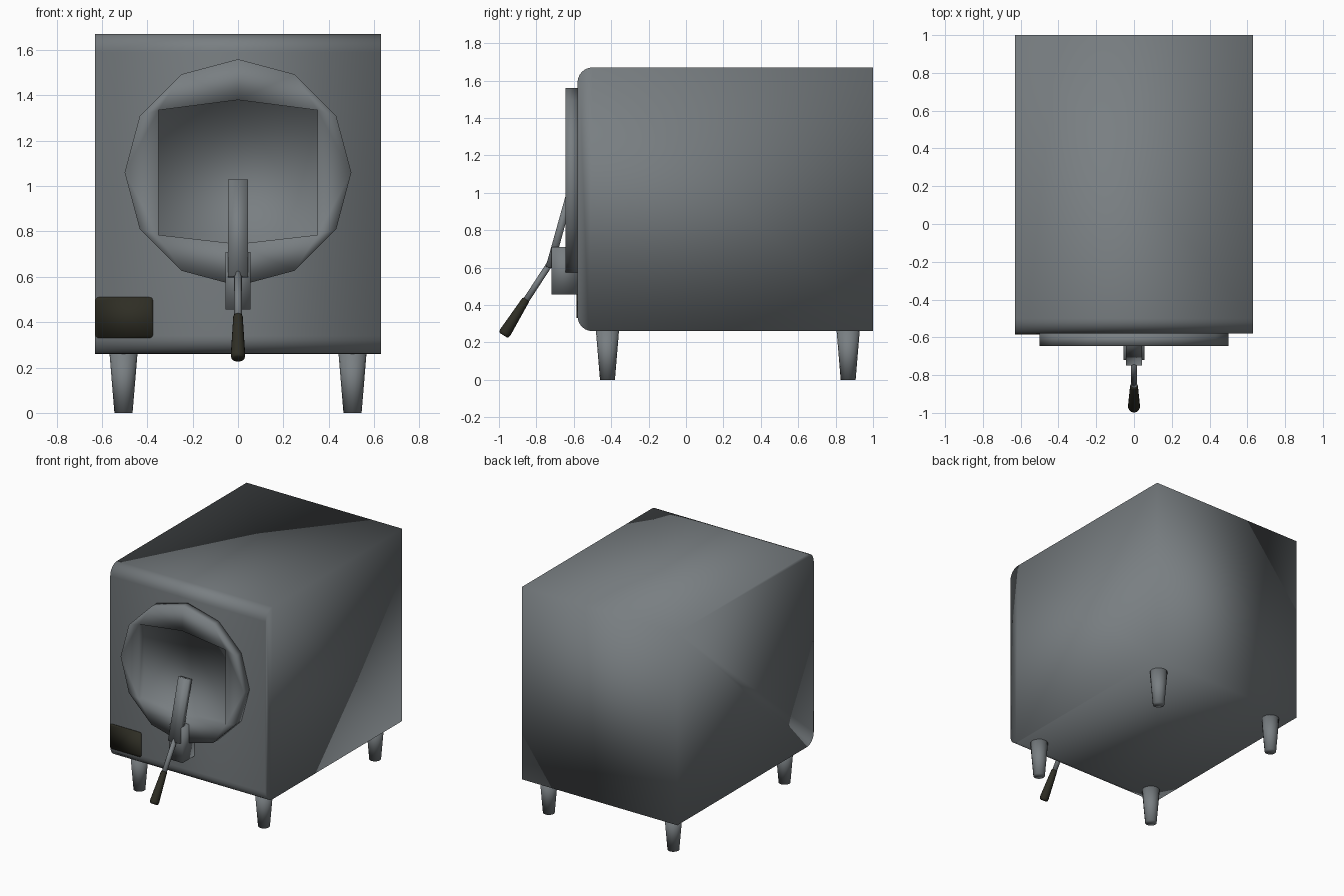
import bpy, bmesh, math
from mathutils import Vector

if "Cube" in bpy.data.objects:
    bpy.data.objects.remove(bpy.data.objects["Cube"])


def material(name, rgb):
    m = bpy.data.materials.new(name)
    m.diffuse_color = (*rgb, 1)
    m.use_nodes = True
    m.node_tree.nodes["Principled BSDF"].inputs["Base Color"].default_value = m.diffuse_color
    return m


STEEL = material("grey steel", (0.19, 0.21, 0.222))
DARK = material("dark olive", (0.028, 0.027, 0.018))


def finish(bm, name, mat):
    bmesh.ops.recalc_face_normals(bm, faces=bm.faces)
    me = bpy.data.meshes.new(name)
    bm.to_mesh(me)
    bm.free()
    me.materials.append(mat)
    for p in me.polygons:
        p.use_smooth = True
    ob = bpy.data.objects.new(name, me)
    bpy.context.collection.objects.link(ob)
    return ob


def prism(name, mat, outline, offset):
    """Closed solid from an outline swept along an offset."""
    bm = bmesh.new()
    a = [bm.verts.new(p) for p in outline]
    b = [bm.verts.new(Vector(p) + Vector(offset)) for p in outline]
    bm.faces.new(a)
    bm.faces.new(b[::-1])
    bridge(bm, a, b)
    return finish(bm, name, mat)


def bridge(bm, a, b):
    for i in range(len(a)):
        j = (i + 1) % len(a)
        bm.faces.new((a[i], a[j], b[j], b[i]))


def arc(cx, cy, r, start, end, n):
    return [(cx + r * math.cos(math.radians(start + (end - start) * i / n)),
             cy + r * math.sin(math.radians(start + (end - start) * i / n)))
            for i in range(n + 1)]


def tube(name, mat, p0, p1, rings, sides=16):
    """Round part along p0-p1; rings are (fraction, radius)."""
    p0, p1 = Vector(p0), Vector(p1)
    d = p1 - p0
    rot = d.to_track_quat('Z', 'Y')
    bm = bmesh.new()
    loops = []
    for t, r in rings:
        loops.append([bm.verts.new(p0 + d * t + rot @ Vector(
            (r * math.cos(math.tau * i / sides), r * math.sin(math.tau * i / sides), 0)))
            for i in range(sides)])
    for a, b in zip(loops, loops[1:]):
        bridge(bm, a, b)
    bm.faces.new(loops[0][::-1])
    bm.faces.new(loops[-1])
    return finish(bm, name, mat)


# Body: side profile with rounded front edges
profile = ([(1.0, 0.26), (1.0, 1.67)] + arc(-0.5, 1.59, 0.08, 90, 180, 6)
           + arc(-0.5, 0.34, 0.08, 180, 270, 6))
prism("body", STEEL, [(-0.63, y, z) for y, z in profile], (1.26, 0, 0))

# Door: twelve-sided disc with a six-sided recess
bm = bmesh.new()
FRONT, BACK, FLOOR = -0.645, -0.578, -0.59


def ring(points, y):
    return [bm.verts.new((x, y, z)) for x, z in points]


disc = arc(0, 1.06, 0.5, 0, 330, 11)
window = [(-0.35, 1.335), (0, 1.38), (0.35, 1.335), (0.35, 0.785), (0, 0.745), (-0.35, 0.785)]
outer, rear = ring(disc, FRONT), ring(disc, BACK)
rim, floor = ring(window, FRONT), ring(window, FLOOR)
bridge(bm, outer, rear)
bridge(bm, rim, floor)
bm.faces.new(floor)
bm.faces.new(rear)
edges = [bm.edges.get((l[i - 1], l[i])) for l in (outer, rim) for i in range(len(l))]
bmesh.ops.triangle_fill(bm, edges=edges, use_beauty=True, normal=(0, -1, 0))
finish(bm, "door", STEEL)

# Latch block below the door
prism("latch_block", STEEL,
      [(-0.055, y, z) for y, z in ((-0.72, 0.455), (-0.578, 0.455), (-0.578, 0.71), (-0.72, 0.71))],
      (0.11, 0, 0))

# Slanted latch bar, rod and grip
prism("latch_bar", STEEL,
      [(-0.043, y, z) for y, z in ((-0.75, 0.605), (-0.71, 0.595), (-0.594, 1.018), (-0.631, 1.03))],
      (0.086, 0, 0))
tube("handle_rod", STEEL, (0, -0.725, 0.625), (0, -0.865, 0.41), [(0, 0.017), (1, 0.017)], 12)
tube("handle_grip", DARK, (0, -0.855, 0.43), (0, -0.976, 0.238),
     [(0, 0.018), (0.03, 0.021), (0.92, 0.032), (0.98, 0.029), (1, 0.022)])

# Plate on the lower front corner
plate = []
for cx, cz, s in ((-0.39, 0.495, 0), (-0.615, 0.495, 90), (-0.615, 0.345, 180), (-0.39, 0.345, 270)):
    plate += arc(cx, cz, 0.015, s, s + 90, 3)
prism("plate", DARK, [(x, -0.585, z) for x, z in plate], (0, 0.007, 0))

# Four tapered legs
for x in (-0.505, 0.505):
    for y, label in ((-0.42, "front"), (0.867, "back")):
        side = "left" if x < 0 else "right"
        tube(f"{label}_{side}_leg", STEEL, (x, y, 0), (x, y, 0.265), [(0, 0.04), (1, 0.062)])
